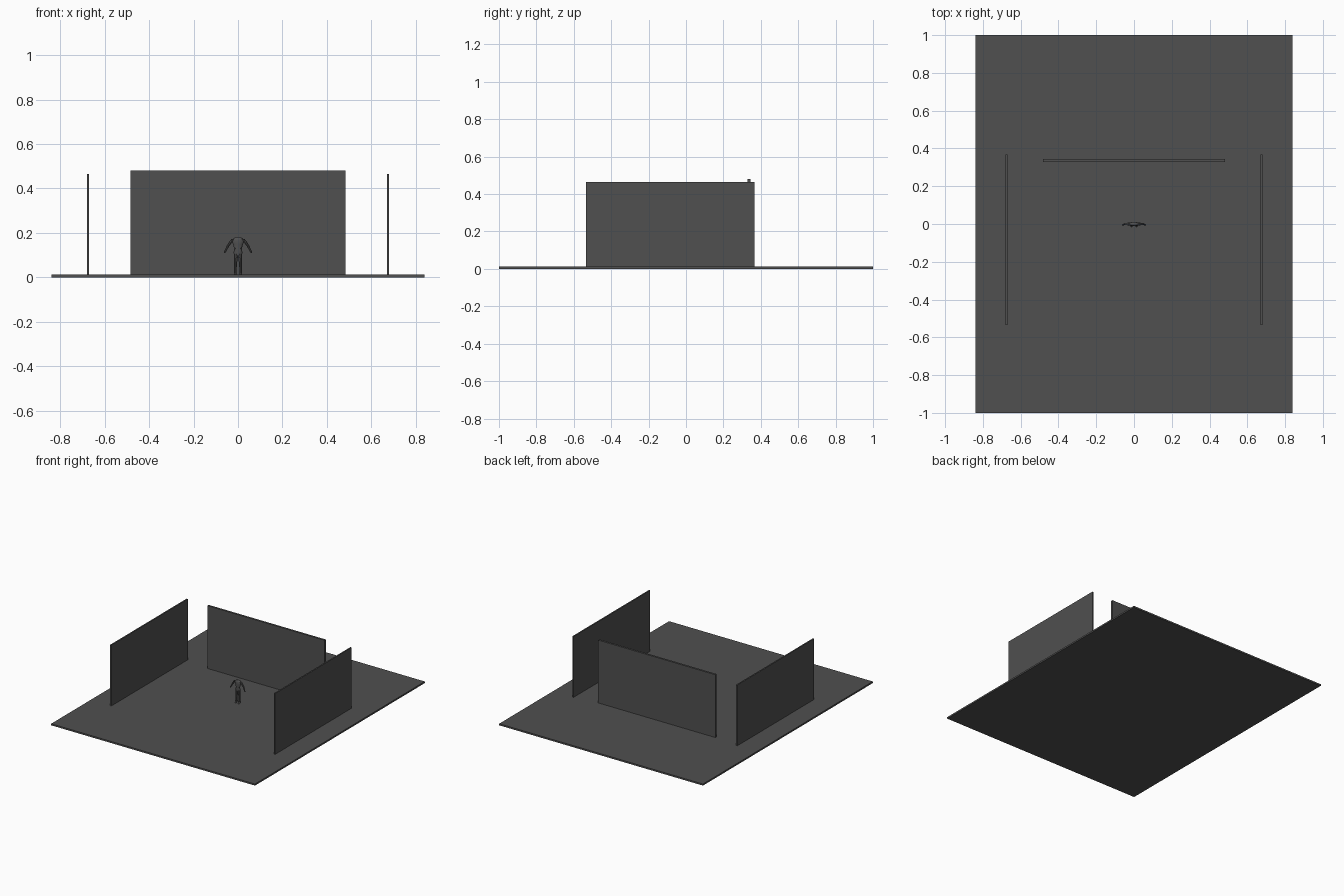
import bpy, bmesh, math
from mathutils import Vector

cube = bpy.data.objects.get("Cube")
if cube:
    bpy.data.objects.remove(cube, do_unlink=True)


def make_material(name, value):
    mat = bpy.data.materials.new(name)
    mat.use_nodes = True
    colour = (value, value, value, 1)
    mat.diffuse_color = colour
    mat.node_tree.nodes["Principled BSDF"].inputs["Base Color"].default_value = colour
    return mat


grey = make_material("dark grey", 0.08)


def finish(name, bm):
    bmesh.ops.recalc_face_normals(bm, faces=bm.faces)
    mesh = bpy.data.meshes.new(name)
    bm.to_mesh(mesh)
    bm.free()
    mesh.materials.append(grey)
    obj = bpy.data.objects.new(name, mesh)
    bpy.context.collection.objects.link(obj)
    return obj


def box(name, low, high):
    low, high = Vector(low), Vector(high)
    bm = bmesh.new()
    bmesh.ops.create_cube(bm, size=1)
    bmesh.ops.scale(bm, vec=high - low, verts=bm.verts)
    bmesh.ops.translate(bm, vec=(low + high) / 2, verts=bm.verts)
    return finish(name, bm)


def loft(name, sections, side=1, sides=8):
    """Join horizontal ellipses given as (x, y, z, half width, half depth)."""
    bm = bmesh.new()
    rings = []
    for x, y, z, rx, ry in sections:
        angles = [math.tau * i / sides for i in range(sides)]
        rings.append([bm.verts.new((side * (x + rx * math.cos(a)), y + ry * math.sin(a), z))
                      for a in angles])
    for a, b in zip(rings, rings[1:]):
        for i in range(sides):
            j = (i + 1) % sides
            bm.faces.new((a[i], a[j], b[j], b[i]))
    bm.faces.new(rings[0])
    bm.faces.new(rings[-1])
    obj = finish(name, bm)
    bpy.ops.object.select_all(action="DESELECT")
    obj.select_set(True)
    bpy.context.view_layer.objects.active = obj
    bpy.ops.object.shade_smooth_by_angle(angle=math.radians(40))
    return obj


# Ground slab and the three free-standing walls
top = 0.012
box("ground", (-0.84, -1, 0), (0.84, 1, top))
box("back_wall", (-0.483, 0.329, top), (0.483, 0.344, 0.48))
for name, x in (("left_wall", 0.675), ("right_wall", -0.675)):
    box(name, (x - 0.005, -0.535, top), (x + 0.005, 0.367, 0.465))

# Standing figure: torso with rounded shoulders
loft("figure_torso", [
    (0, 0, 0.098, 0.016, 0.009),
    (0, 0, 0.110, 0.020, 0.011),
    (0, 0, 0.130, 0.017, 0.010),
    (0, 0, 0.150, 0.023, 0.012),
    (0, 0, 0.167, 0.029, 0.011),
    (0, 0, 0.176, 0.021, 0.009),
    (0, 0, 0.180, 0.010, 0.006)])

# Mirrored limbs
for prefix, side in (("left", 1), ("right", -1)):
    loft(prefix + "_leg", [
        (0.012, 0, top + 0.004, 0.005, 0.006),
        (0.012, 0.001, 0.040, 0.006, 0.007),
        (0.011, 0, 0.060, 0.006, 0.007),
        (0.010, 0, 0.090, 0.009, 0.009),
        (0.009, 0, 0.106, 0.010, 0.010)], side)
    loft(prefix + "_foot", [
        (0.013, -0.005, top, 0.006, 0.012),
        (0.013, -0.003, top + 0.005, 0.005, 0.009),
        (0.012, 0, top + 0.009, 0.004, 0.005)], side)
    loft(prefix + "_arm", [
        (0.060, -0.005, 0.110, 0.003, 0.003),
        (0.057, -0.004, 0.118, 0.005, 0.004),
        (0.046, 0, 0.140, 0.006, 0.005),
        (0.032, 0, 0.160, 0.008, 0.007),
        (0.022, 0, 0.172, 0.008, 0.007)], side)
